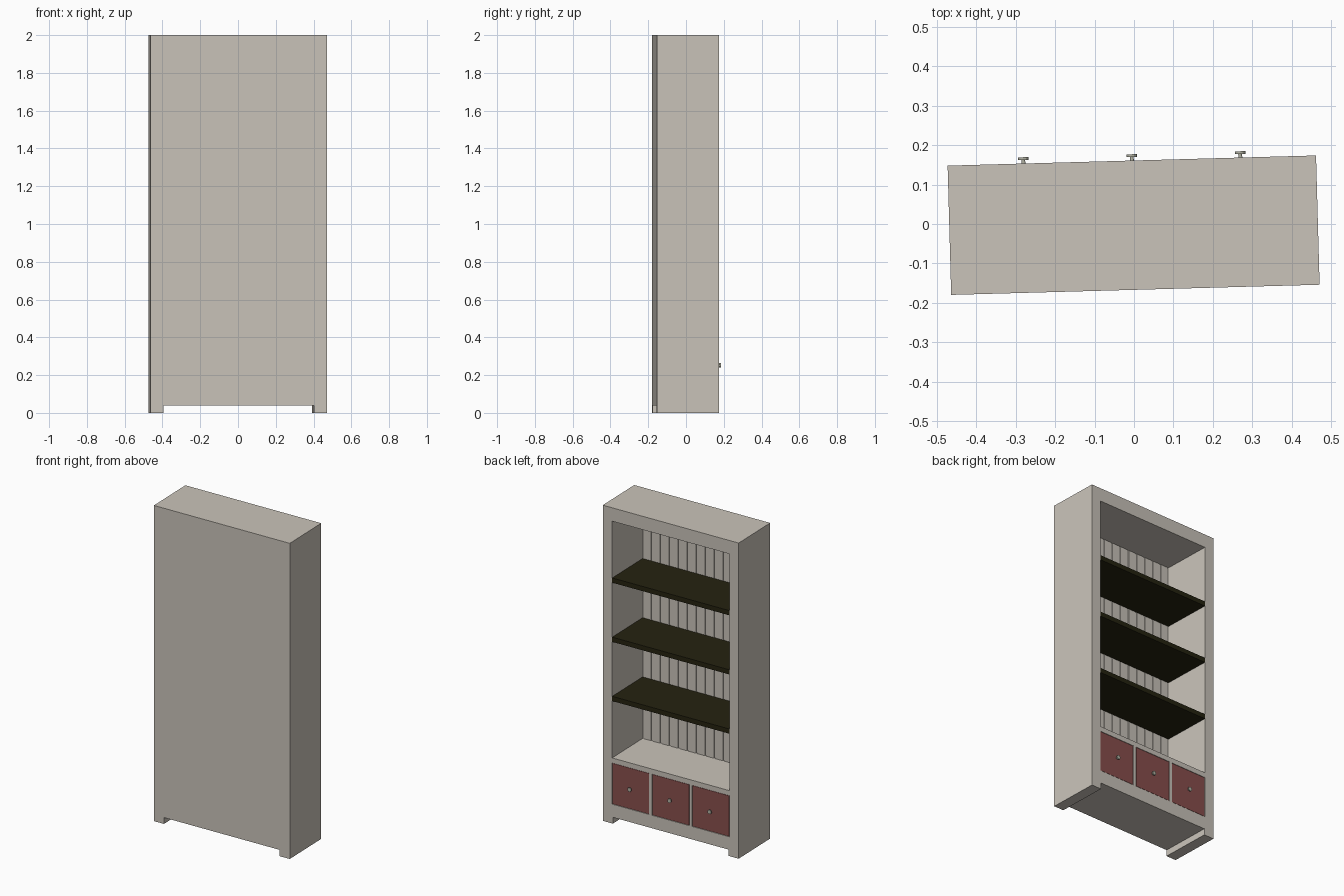
import bpy, bmesh, math
from mathutils import Matrix

if "Cube" in bpy.data.objects:
    bpy.data.objects.remove(bpy.data.objects["Cube"])

# whole case stands slightly turned about z
PLACE = Matrix.Translation((-0.001, -0.003, 0)) @ Matrix.Rotation(math.radians(1.58), 4, 'Z')
W, D, H = 0.935, 0.328, 2.0
IN = 0.403            # half width of the opening
FRONT = D / 2         # open face (+y)
BACK = -D / 2


def material(name, rgb):
    m = bpy.data.materials.new(name)
    m.diffuse_color = (*rgb, 1)
    m.use_nodes = True
    m.node_tree.nodes["Principled BSDF"].inputs["Base Color"].default_value = m.diffuse_color
    return m


paint = material("warm_grey_paint", (0.59, 0.55, 0.49))
red = material("dull_red", (0.25, 0.078, 0.074))
dark = material("dark_olive_wood", (0.018, 0.016, 0.005))
metal = material("knob_metal", (0.46, 0.46, 0.38))


def add_box(bm, x0, x1, y0, y1, z0, z1):
    m = Matrix.Translation(((x0 + x1) / 2, (y0 + y1) / 2, (z0 + z1) / 2)) \
        @ Matrix.Diagonal((x1 - x0, y1 - y0, z1 - z0, 1))
    bmesh.ops.create_cube(bm, size=1, matrix=m)


def finish(name, bm, mat):
    me = bpy.data.meshes.new(name)
    bm.to_mesh(me)
    bm.free()
    me.materials.append(mat)
    ob = bpy.data.objects.new(name, me)
    ob.matrix_world = PLACE
    bpy.context.collection.objects.link(ob)
    return ob


def boxes(name, dims, mat):
    bm = bmesh.new()
    for d in dims:
        add_box(bm, *d)
    return finish(name, bm, mat)


# drawer layout
GAP = 0.02
DW = (2 * IN - 2 * GAP) / 3
centres = [(i - 1) * (DW + GAP) for i in range(3)]
DZ0, DZ1 = 0.122, 0.383

# carcass: solid block with niche, drawer pockets and foot gap cut out
case = boxes("bookcase_carcass", [(-W / 2, W / 2, BACK, FRONT, 0, H)], paint)
cuts = [(-IN, IN, BACK + 0.005, FRONT + 0.1, 0.415, 1.915),
        (-0.398, 0.398, BACK - 0.1, FRONT + 0.1, -0.1, 0.04)]
cuts += [(c - DW / 2, c + DW / 2, FRONT - 0.03, FRONT + 0.1, DZ0, DZ1) for c in centres]
cutter = boxes("carcass_cutter", cuts, paint)
cutter.hide_render = True
mod = case.modifiers.new("openings", 'BOOLEAN')
mod.operation = 'DIFFERENCE'
mod.solver = 'EXACT'
mod.object = cutter
bpy.context.view_layer.update()
dg = bpy.context.evaluated_depsgraph_get()
cut_mesh = bpy.data.meshes.new_from_object(case.evaluated_get(dg))
case.modifiers.clear()
case.data = cut_mesh
bpy.data.objects.remove(cutter)

# vertical back boards with grooves between them
N = 13
PITCH = 2 * IN / N
boxes("back_boards", [(-IN + i * PITCH + 0.005, -IN + (i + 1) * PITCH - 0.005,
                       BACK + 0.003, BACK + 0.010, 0.414, 1.916) for i in range(N)], paint)

# three shelves
for i in range(3):
    z = 0.79 + i * 0.375
    boxes(f"shelf_{i + 1}", [(-IN, IN, BACK + 0.008, FRONT - 0.001, z - 0.015, z + 0.015)], dark)

# drawers with round knobs
for i, c in enumerate(centres):
    e = 0.002
    boxes(f"drawer_{i + 1}", [(c - DW / 2 + e, c + DW / 2 - e, FRONT - 0.03, FRONT - 0.001,
                               DZ0 + e, DZ1 - e)], red)
    bm = bmesh.new()
    for r, y0, y1 in ((0.005, -0.003, 0.010), (0.013, 0.009, 0.016)):
        m = Matrix.Translation((c, FRONT + (y0 + y1) / 2, 0.252)) @ Matrix.Rotation(math.pi / 2, 4, 'X')
        bmesh.ops.create_cone(bm, cap_ends=True, segments=12, radius1=r, radius2=r,
                              depth=y1 - y0, matrix=m)
    finish(f"drawer_knob_{i + 1}", bm, metal)
